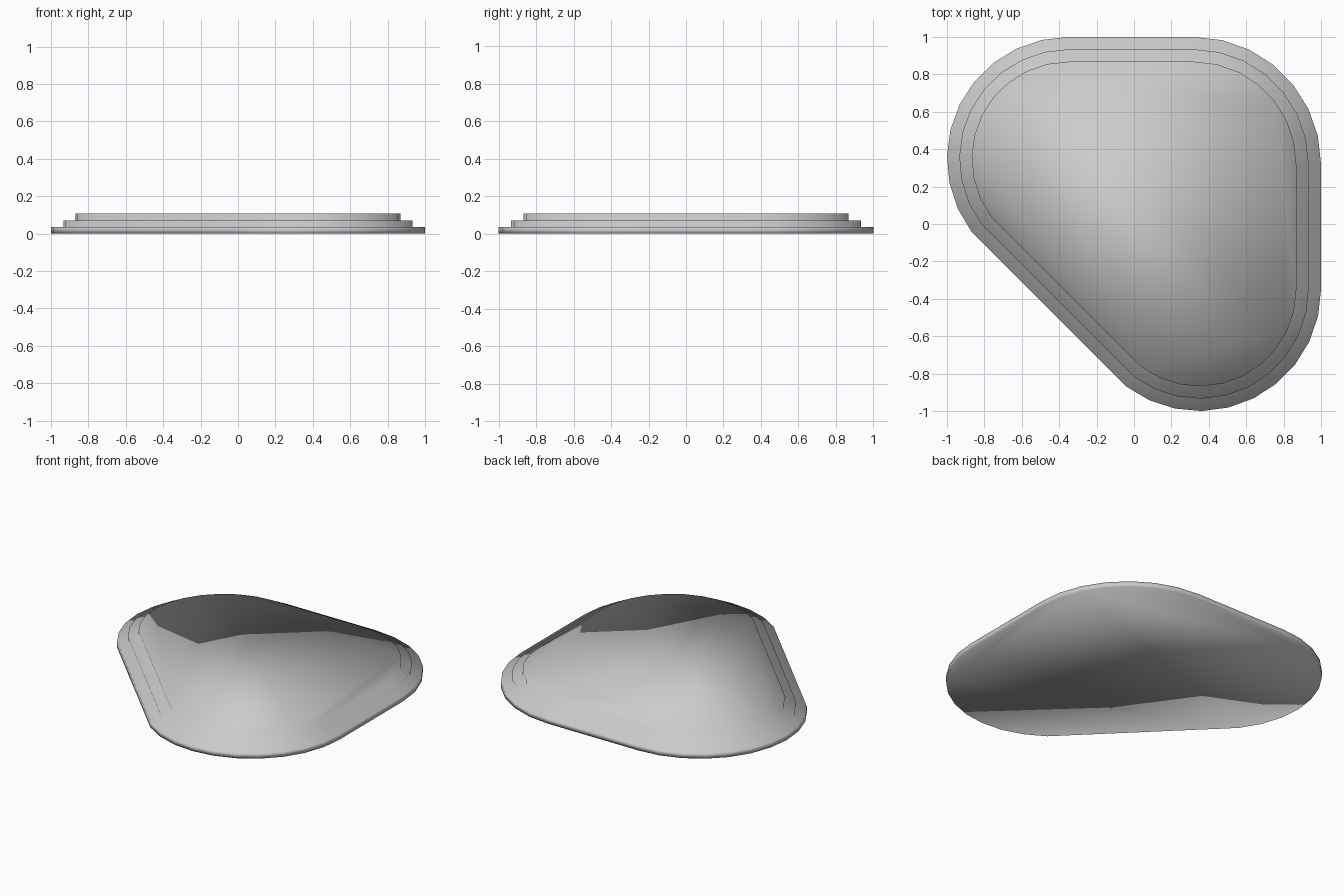
import bpy, bmesh
from math import cos, sin, radians

if "Cube" in bpy.data.objects:
    bpy.data.objects.remove(bpy.data.objects["Cube"])

# Corner arcs of the rounded triangle: centre x, y, radius, start, end, segments
CORNERS = [
    (0.32, 0.32, 0.68, 0, 90, 7),
    (-0.35, 0.35, 0.65, 90, 217, 10),
    (0.35, -0.35, 0.65, 233, 360, 10),
]
STEP_INSET = 0.066
STEP_HEIGHT = 0.0357
STEPS = 3


def outline(inset):
    pts = []
    for cx, cy, r, a0, a1, n in CORNERS:
        for i in range(n + 1):
            a = radians(a0 + (a1 - a0) * i / n)
            pts.append((cx + (r - inset) * cos(a), cy + (r - inset) * sin(a)))
    return pts


bm = bmesh.new()

# Two rings per step: wall bottom and wall top, shrinking upward
rings = []
for s in range(STEPS):
    for z in (s * STEP_HEIGHT, (s + 1) * STEP_HEIGHT):
        rings.append([bm.verts.new((x, y, z)) for x, y in outline(s * STEP_INSET)])

# Walls and ledges
for low, high in zip(rings, rings[1:]):
    n = len(low)
    for i in range(n):
        j = (i + 1) % n
        bm.faces.new((low[i], low[j], high[j], high[i]))

# Flat underside and top
bm.faces.new(rings[0][::-1])
bm.faces.new(rings[-1])

# Softly shaded throughout, so the top reads as gently pillowed
for f in bm.faces:
    f.smooth = True

mesh = bpy.data.meshes.new("stepped_plate")
bm.to_mesh(mesh)
bm.free()
plate = bpy.data.objects.new("stepped_plate", mesh)
bpy.context.collection.objects.link(plate)
